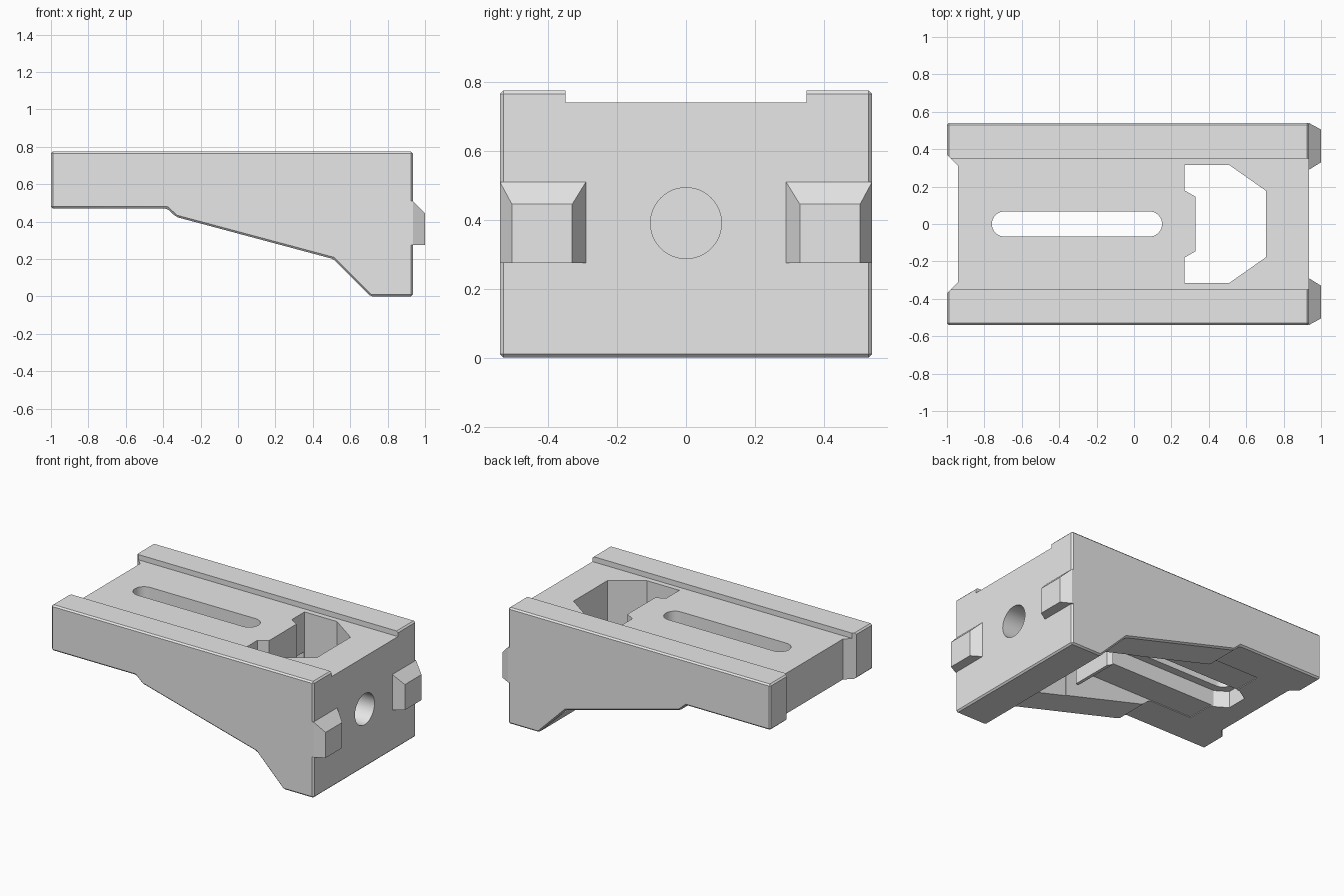
import bpy
import bmesh
from math import cos, sin, pi
from mathutils import Vector

if "Cube" in bpy.data.objects:
    bpy.data.objects.remove(bpy.data.objects["Cube"])

grey = bpy.data.materials.new("plain grey")
grey.use_nodes = True
grey.diffuse_color = (0.8, 0.8, 0.8, 1)
grey.node_tree.nodes["Principled BSDF"].inputs["Base Color"].default_value = (0.8, 0.8, 0.8, 1)


def make_object(name, bm):
    bmesh.ops.recalc_face_normals(bm, faces=bm.faces)
    mesh = bpy.data.meshes.new(name)
    bm.to_mesh(mesh)
    bm.free()
    mesh.materials.append(grey)
    obj = bpy.data.objects.new(name, mesh)
    bpy.context.collection.objects.link(obj)
    return obj


def prism(name, outline, axis, low, high, bevel=0):
    """Extrude a 2D outline along x, y or z."""
    place = {"x": lambda a, b, t: (t, a, b),
             "y": lambda a, b, t: (a, t, b),
             "z": lambda a, b, t: (a, b, t)}[axis]
    bm = bmesh.new()
    base = bm.faces.new([bm.verts.new(place(a, b, low)) for a, b in outline])
    moved = bmesh.ops.extrude_face_region(bm, geom=[base])["geom"]
    verts = [v for v in moved if isinstance(v, bmesh.types.BMVert)]
    bmesh.ops.translate(bm, verts=verts, vec=Vector(place(0, 0, high - low)))
    bmesh.ops.recalc_face_normals(bm, faces=bm.faces)
    if bevel:
        bmesh.ops.bevel(bm, geom=bm.edges[:], offset=bevel, segments=1,
                        profile=0.5, affect="EDGES")
    return make_object(name, bm)


def rect(a0, a1, b0, b1):
    return [(a0, b0), (a1, b0), (a1, b1), (a0, b1)]


def mirrored(half):
    """Complete an outline across the x axis."""
    return half + [(x, -y) for x, y in reversed(half)]


def cut(target, cutter):
    mod = target.modifiers.new("cut", "BOOLEAN")
    mod.operation = "DIFFERENCE"
    mod.solver = "EXACT"
    mod.object = cutter
    bpy.context.view_layer.objects.active = target
    bpy.ops.object.modifier_apply(modifier=mod.name)
    bpy.data.objects.remove(cutter)


# Bracket body from its side profile, with small chamfers all round
profile = [(-1, 0.47), (-0.38, 0.47), (-0.33, 0.425), (0.51, 0.2), (0.71, 0),
           (0.935, 0), (0.935, 0.775), (-1, 0.775)]
body = prism("bracket_body", profile, "y", -0.54, 0.54, 0.01)

# Shallow channel between the two top rails
cut(body, prism("channel_cutter", rect(-0.35, 0.35, 0.74, 0.9), "x", -1.2, 1.2))

# Open space under the plate, between the gussets
cut(body, prism("underside_cutter", rect(-0.7, 0.3, -0.31, 0.31), "z", -0.1, 0.475))

# Recessed rear end with angled corners
notch = mirrored([(-1.1, 0.47), (-0.94, 0.31)])
cut(body, prism("end_notch_cutter", notch, "z", -0.1, 0.9))

# Large opening through the plate
opening = mirrored([(0.33, 0.145), (0.27, 0.18), (0.27, 0.315), (0.51, 0.315), (0.705, 0.178)])
cut(body, prism("opening_cutter", opening, "z", -0.1, 0.9))

# Long rounded slot and the wider nut track below it
radius = 0.067
slot = []
for centre, start in ((0.083, -pi / 2), (-0.693, pi / 2)):
    for i in range(17):
        angle = start + pi * i / 16
        slot.append((centre + radius * cos(angle), radius * sin(angle)))
cut(body, prism("slot_cutter", slot, "z", 0.3, 0.9))
track = mirrored([(-0.8, 0.07), (-0.72, 0.12), (0.11, 0.12), (0.19, 0.07)])
cut(body, prism("nut_track_cutter", track, "z", 0.3, 0.58))

# Round bolt hole through the end block
hole = [(0.103 * cos(2 * pi * i / 48), 0.39 + 0.103 * sin(2 * pi * i / 48)) for i in range(48)]
cut(body, prism("bolt_hole_cutter", hole, "x", 0.6, 1.1))

# Tapered locating lugs on the end face
for side, name in ((1, "left_lug"), (-1, "right_lug")):
    bm = bmesh.new()
    rings = []
    for x, y0, y1, top in ((0.90, 0.29, 0.54, 0.51), (0.935, 0.29, 0.54, 0.51),
                           (1.0, 0.33, 0.505, 0.445)):
        rings.append([bm.verts.new((x, side * y, z)) for y, z in rect(y0, y1, 0.275, top)])
    bm.faces.new(rings[0])
    bm.faces.new(rings[-1])
    for a, b in zip(rings, rings[1:]):
        for i in range(4):
            j = (i + 1) % 4
            bm.faces.new((a[i], a[j], b[j], b[i]))
    make_object(name, bm)

# Smooth only the curved walls of the slot and bolt hole
bpy.ops.object.select_all(action="DESELECT")
body.select_set(True)
bpy.context.view_layer.objects.active = body
bpy.ops.object.shade_smooth_by_angle(angle=0.35)
